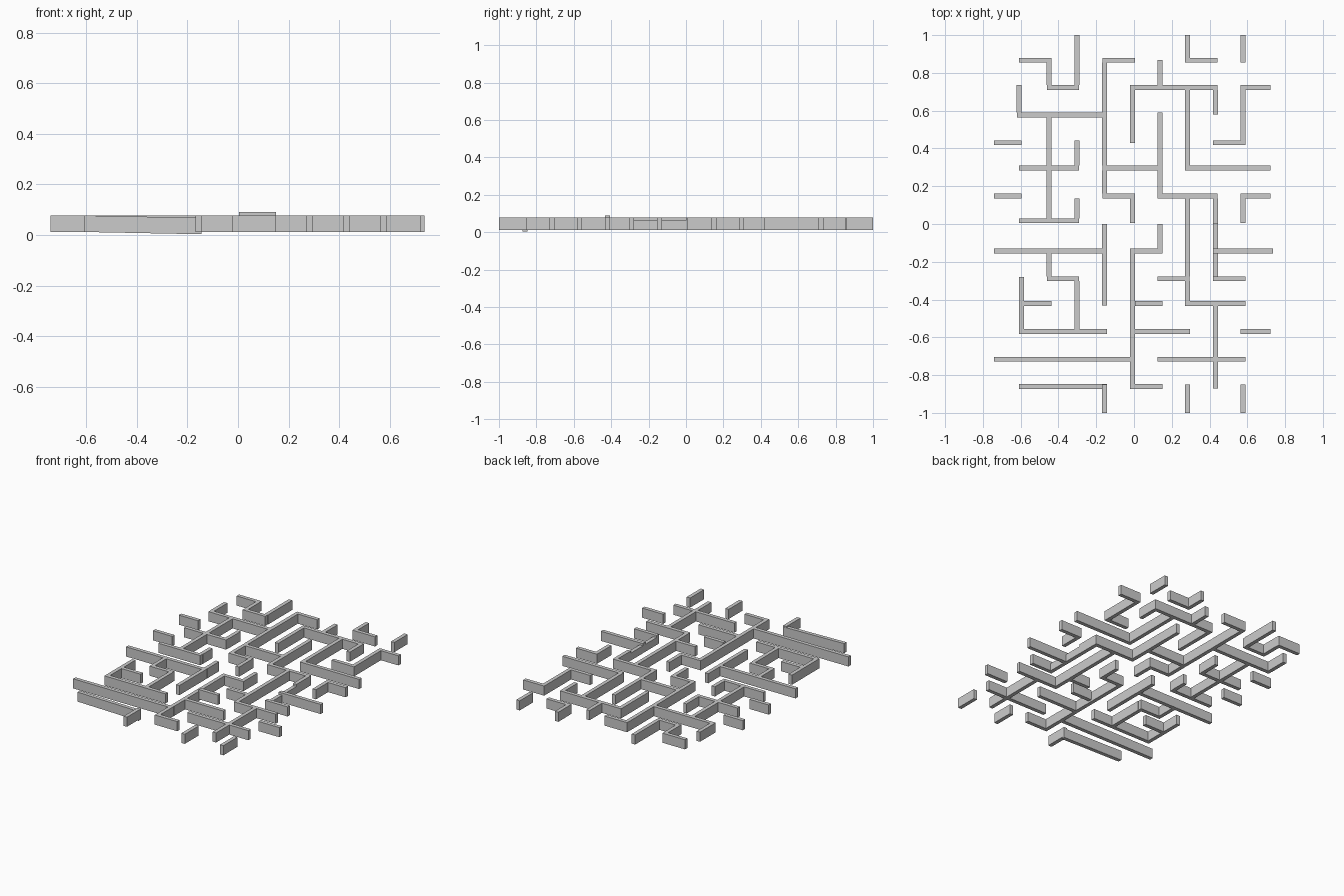
import bpy, bmesh

T = 0.0130           # half wall thickness
Z0, Z1 = 0.011, 0.077  # wall bottom and top

# walls running along x: {y: [(x start, x end), ...]}
ROWS = {
    0.867: [(-.608, -.438), (-.168, .004), (.271, .443)],
    0.722: [(-.461, -.290), (-.021, .443), (.563, .722)],
    0.577: [(-.620, -.144)],
    0.430: [(-.742, -.595), (.418, .589)],
    0.297: [(-.608, -.290), (-.168, .150), (.271, .722)],
    0.149: [(-.742, -.595), (-.168, .004), (.125, .443), (.563, .722)],
    0.017: [(-.608, -.290)],
    -.142: [(-.742, -.144), (-.021, .150), (.418, .737)],
    -.290: [(-.461, -.290), (.125, .295), (.418, .589)],
    -.420: [(-.608, -.437), (.271, .589)],
    -.569: [(-.608, -.144), (-.021, .296), (.563, .722)],
    -.716: [(-.742, .004), (.125, .589)],
    -.861: [(-.021, .150)],
}
# walls running along y: {x: [(y low, y high), ...]}
COLS = {
    -.608: [(.568, .735)],
    -.595: [(-.580, -.281)],
    -.449: [(.711, .880), (.006, .589), (-.301, -.130)],
    -.301: [(.711, 1.0), (.288, .441), (.006, .135), (-.580, -.279)],
    -.156: [(.138, .880), (-.431, 0), (-1.0, -.849)],
    -.008: [(.430, .734), (.005, .161), (-.872, -.130)],
    0.137: [(.711, .868), (.138, .589), (-.153, 0)],
    0.283: [(.856, 1.0), (.287, .734), (-.431, .161), (-1.0, -.849)],
    0.431: [(.580, .734), (0, .161), (-.872, -.408)],
    0.576: [(.856, 1.0), (.419, .734), (.005, .161), (-1.0, -.849)],
}


def box(bm, x0, x1, y0, y1, z0=Z0, z1=Z1, drop=0.0):
    """Add a box; drop lowers its +x end."""
    v = [bm.verts.new((x, y, z - (drop if x == x1 else 0)))
         for z in (z0, z1) for x, y in ((x0, y0), (x1, y0), (x1, y1), (x0, y1))]
    for f in ((3, 2, 1, 0), (4, 5, 6, 7), (0, 1, 5, 4),
              (1, 2, 6, 5), (2, 3, 7, 6), (3, 0, 4, 7)):
        bm.faces.new([v[i] for i in f])


def make(name, bm):
    mesh = bpy.data.meshes.new(name)
    bm.to_mesh(mesh)
    bm.free()
    bpy.context.collection.objects.link(bpy.data.objects.new(name, mesh))


def pieces(x, lo, hi):
    """Split a y-running wall where x-running walls pass through it."""
    start = lo
    for y in sorted(ROWS):
        if lo < y + T and y - T < hi and any(a < x < b for a, b in ROWS[y]):
            if y - T - start > 0.01:
                yield start, y - T
            start = max(start, y + T)
    if hi - start > 0.01:
        yield start, hi


# cross walls
bm = bmesh.new()
for y, spans in ROWS.items():
    for a, b in spans:
        box(bm, a, b, y - T, y + T)
make("cross_walls", bm)

# long walls, butted against the cross walls
bm = bmesh.new()
for x, spans in COLS.items():
    for lo, hi in spans:
        for a, b in pieces(x, lo, hi):
            box(bm, x - T, x + T, a, b)
make("long_walls", bm)

# one slightly lower wall on the right
bm = bmesh.new()
for a, b in pieces(.431, -.301, 0):
    box(bm, .431 - T, .431 + T, a, b, Z0, 0.062)
make("low_wall", bm)

# one raised wall
bm = bmesh.new()
box(bm, .004, .150, -.420 - T, -.420 + T, 0.023, 0.09)
make("raised_wall", bm)

# front wall that sags to the ground at one end
bm = bmesh.new()
box(bm, -.608, -.144, -.861 - T, -.861 + T, Z0 + 0.001, Z1, 0.009)
make("sloping_wall", bm)
